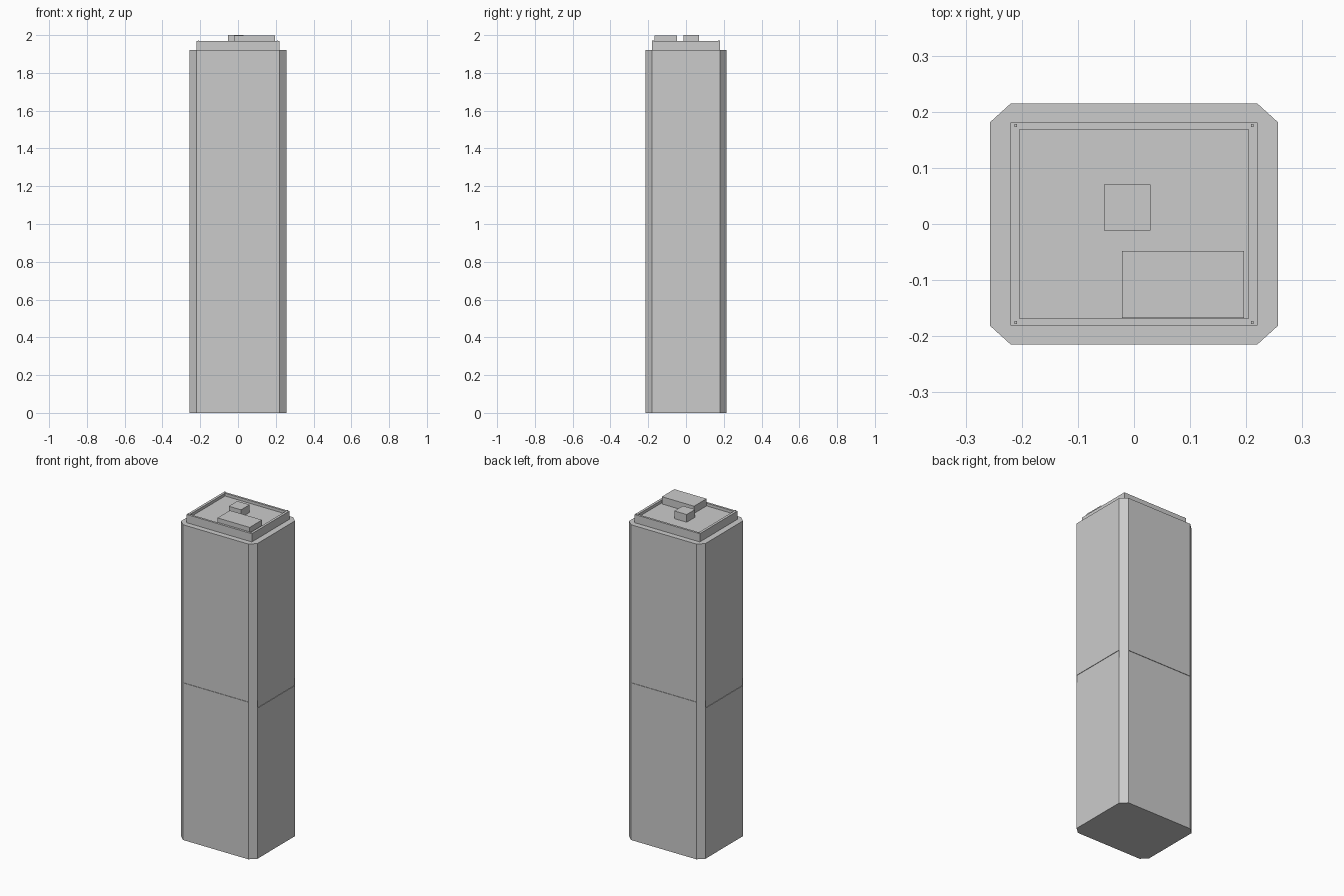
import bpy, bmesh

if "Cube" in bpy.data.objects:
    bpy.data.objects.remove(bpy.data.objects["Cube"])

HX, HY = 0.257, 0.2145      # shaft half width and depth
CX, CY = 0.22, 0.181        # crown half width and depth (chamfer starts here)
ROOF, RIM = 1.92, 1.97


def prism(name, outline, z0, z1):
    """Extrude a closed outline from z0 to z1."""
    bm = bmesh.new()
    face = bm.faces.new([bm.verts.new((x, y, z0)) for x, y in outline])
    ext = bmesh.ops.extrude_face_region(bm, geom=[face])
    for v in ext["geom"]:
        if isinstance(v, bmesh.types.BMVert):
            v.co.z = z1
    bmesh.ops.recalc_face_normals(bm, faces=bm.faces)
    mesh = bpy.data.meshes.new(name)
    bm.to_mesh(mesh)
    bm.free()
    obj = bpy.data.objects.new(name, mesh)
    bpy.context.collection.objects.link(obj)
    return obj


def box(name, x0, x1, y0, y1, z0, z1):
    return prism(name, [(x0, y0), (x1, y0), (x1, y1), (x0, y1)], z0, z1)


def cut(obj, cutter):
    mod = obj.modifiers.new("cut", 'BOOLEAN')
    mod.operation = 'DIFFERENCE'
    mod.solver = 'EXACT'
    mod.object = cutter
    cutter.hide_render = True
    cutter.hide_set(True)
    cutter.display_type = 'WIRE'


# Tower shaft with chamfered corners
shaft = prism("tower_shaft", [
    (-CX, -HY), (CX, -HY), (HX, -CY), (HX, CY),
    (CX, HY), (-CX, HY), (-HX, CY), (-HX, -CY)], 0, ROOF)

# Mid-height recesses: tall band on the sides, thin groove on front and back
D = 0.003
for s, label in ((-1, "a"), (1, "b")):
    x0, x1 = sorted((s * (HX - D), s * (HX + 0.02)))
    cut(shaft, box("side_band_cutter_" + label, x0, x1, -CY, CY, 0.917, 0.964))
    y0, y1 = sorted((s * (HY - D), s * (HY + 0.02)))
    cut(shaft, box("face_groove_cutter_" + label, -CX, CX, y0, y1, 0.957, 0.961))

# Crown with a sunken roof inside the parapet
crown = box("crown_parapet", -CX, CX, -CY, CY, ROOF, RIM)
cut(crown, box("roof_well_cutter", -0.2045, 0.2045, -0.168, 0.168, 1.953, 2.02))

# Tiny corner posts on the parapet
for i, (sx, sy) in enumerate([(-1, -1), (1, -1), (1, 1), (-1, 1)]):
    x, y, r = sx * 0.2105, sy * 0.1755, 0.0023
    box(f"corner_post_{i + 1}", x - r, x + r, y - r, y + r, RIM, RIM + 0.004)

# Rooftop plant boxes
box("small_roof_unit", -0.0535, 0.029, -0.012, 0.07, 1.953, 2.0)
box("large_roof_unit", -0.021, 0.196, -0.1675, -0.048, 1.953, 1.997)
